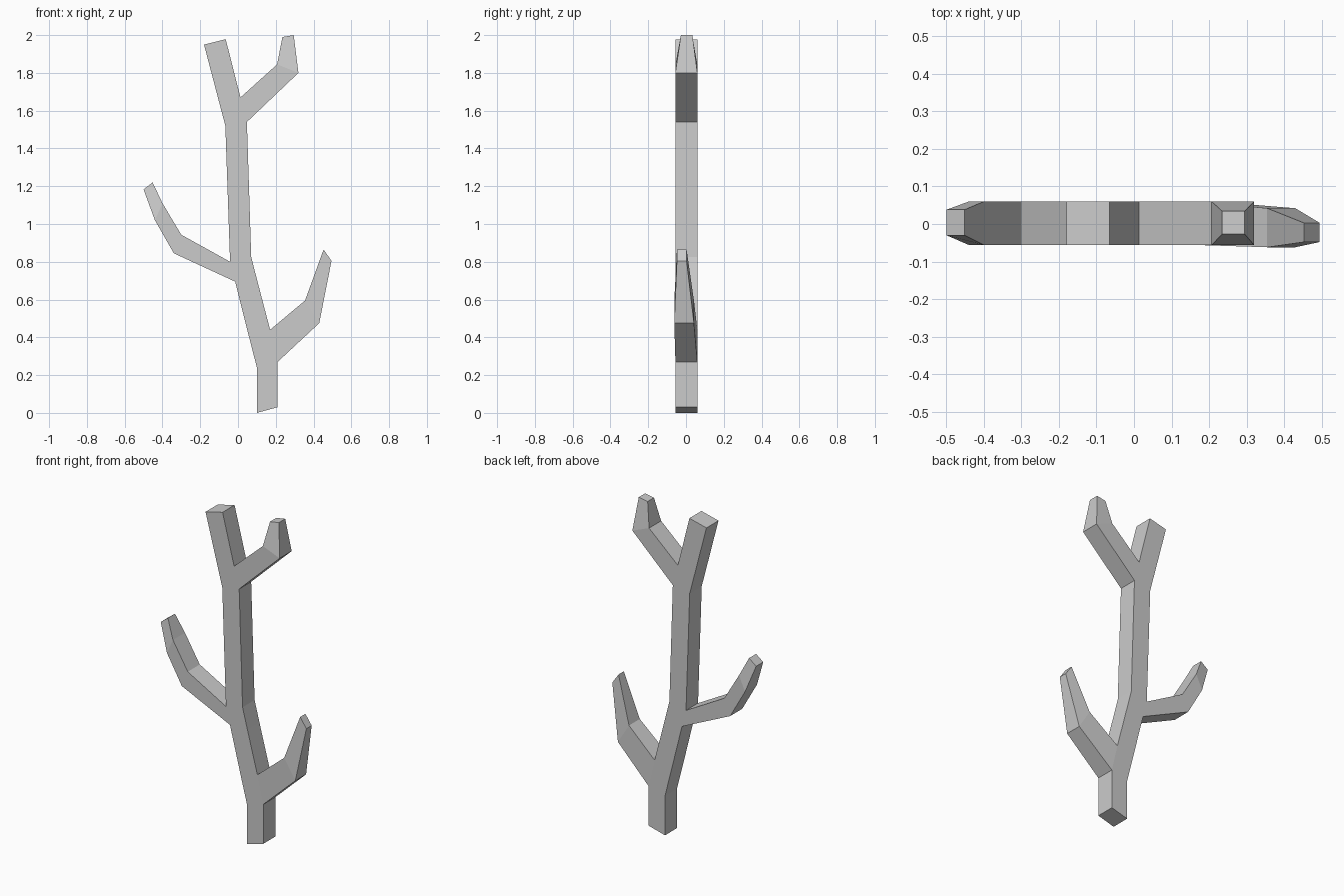
import bpy, bmesh

if "Cube" in bpy.data.objects:
    bpy.data.objects.remove(bpy.data.objects["Cube"])

FRONT, BACK = -0.056, 0.06
bm = bmesh.new()


def ring(a, b, y0=FRONT, y1=BACK):
    """Four-sided cross-section spanning profile points a and b (x, z)."""
    return [bm.verts.new((p[0], y, p[1])) for p, y in ((a, y0), (b, y0), (b, y1), (a, y1))]


def limb(stations, open_sides=(), cap_start=False):
    """Skin the cross-sections; open_sides are (segment, side) holes for branches."""
    rings = [ring(*s) for s in stations]
    for i, (lo, hi) in enumerate(zip(rings, rings[1:])):
        for s in range(4):
            if (i, s) not in open_sides:
                t = (s + 1) % 4
                bm.faces.new((lo[s], lo[t], hi[t], hi[s]))
    bm.faces.new(rings[-1])
    if cap_start:
        bm.faces.new(rings[0])


RIGHT, LEFT = 1, 3

# Trunk, left and right profile points from the foot to the top
limb([((0.10, 0.0), (0.21, 0.03)),
      ((0.10, 0.24), (0.21, 0.27)),
      ((0.059, 0.40), (0.17, 0.44)),
      ((-0.015, 0.695), (0.102, 0.70)),
      ((-0.042, 0.80), (0.07, 0.825)),
      ((-0.067, 1.52), (0.047, 1.54)),
      ((-0.10, 1.645), (0.013, 1.67)),
      ((-0.18, 1.95), (-0.065, 1.978))],
     {(1, RIGHT), (3, LEFT), (5, RIGHT)}, cap_start=True)

# Lower right branch
limb([((0.17, 0.44), (0.21, 0.27)),
      ((0.355, 0.595), (0.43, 0.475), -0.062, 0.042),
      ((0.453, 0.865), (0.495, 0.805), -0.048, 0.003)])

# Left branch
limb([((-0.042, 0.80), (-0.015, 0.695)),
      ((-0.30, 0.943), (-0.34, 0.845)),
      ((-0.40, 1.11), (-0.44, 1.02)),
      ((-0.452, 1.22), (-0.50, 1.183), -0.03, 0.038)])

# Upper right branch
limb([((0.013, 1.67), (0.047, 1.54)),
      ((0.207, 1.845), (0.32, 1.80)),
      ((0.235, 1.99), (0.295, 2.0), -0.027, 0.034)])

# Weld branches to the trunk
bmesh.ops.remove_doubles(bm, verts=bm.verts[:], dist=0.0005)
bmesh.ops.recalc_face_normals(bm, faces=bm.faces[:])
mesh = bpy.data.meshes.new("branching_trunk")
bm.to_mesh(mesh)
bm.free()
bpy.context.collection.objects.link(bpy.data.objects.new("branching_trunk", mesh))
